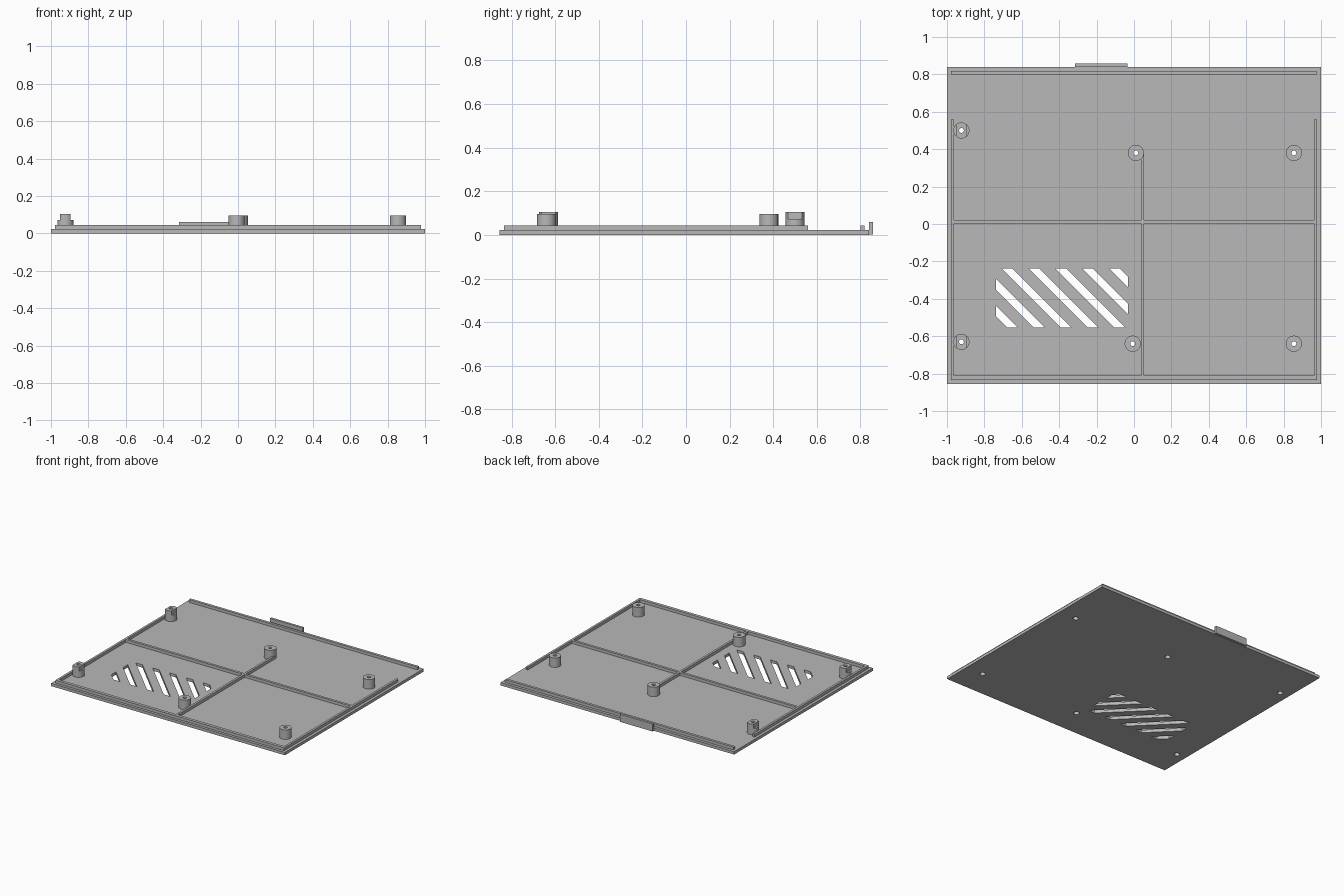
import bpy, bmesh, math
from mathutils import Vector

if "Cube" in bpy.data.objects:
    bpy.data.objects.remove(bpy.data.objects["Cube"], do_unlink=True)

grey = bpy.data.materials.new("plain_grey")
grey.use_nodes = True
GREY = (0.48, 0.48, 0.48, 1)
grey.diffuse_color = GREY
grey.node_tree.nodes["Principled BSDF"].inputs["Base Color"].default_value = GREY

PLATE_TOP, RIB_TOP = 0.022, 0.044
POST_R, HOLE_R, BORE_R = 0.043, 0.013, 0.02


def finish(name, bm):
    bmesh.ops.recalc_face_normals(bm, faces=bm.faces)
    mesh = bpy.data.meshes.new(name)
    bm.to_mesh(mesh)
    bm.free()
    mesh.materials.append(grey)
    obj = bpy.data.objects.new(name, mesh)
    bpy.context.collection.objects.link(obj)
    return obj


def add_box(bm, x0, x1, y0, y1, z0, z1):
    verts = bmesh.ops.create_cube(bm, size=1)["verts"]
    for v in verts:
        v.co = ((x0 + x1) / 2 + v.co.x * (x1 - x0),
                (y0 + y1) / 2 + v.co.y * (y1 - y0),
                (z0 + z1) / 2 + v.co.z * (z1 - z0))
    return verts


def box(name, *bounds):
    bm = bmesh.new()
    add_box(bm, *bounds)
    return finish(name, bm)


def cut(obj, cutter):
    mod = obj.modifiers.new("cut", "BOOLEAN")
    mod.operation, mod.solver, mod.object = "DIFFERENCE", "EXACT", cutter
    bpy.context.view_layer.objects.active = obj
    bpy.ops.object.modifier_apply(modifier=mod.name)
    bpy.data.objects.remove(cutter, do_unlink=True)


def smooth(obj):
    bpy.ops.object.select_all(action="DESELECT")
    obj.select_set(True)
    bpy.context.view_layer.objects.active = obj
    bpy.ops.object.shade_smooth_by_angle(angle=math.radians(30))


# Base plate
plate = box("base_plate", -1, 1, -0.855, 0.84, 0, PLATE_TOP)

# Diagonal vent slots, trimmed to a rectangle
LEFT, RIGHT, LOW, HIGH = -0.737, -0.032, -0.554, -0.237
bm_all = bmesh.new()
for k in range(-2, 5):
    start = -0.945 + 0.1435 * k
    bm = bmesh.new()
    for v in add_box(bm, start, start + 0.057, -1, 0.2, -0.1, 0.1):
        v.co.x -= v.co.y
    for co, no in (((LEFT, 0, 0), (-1, 0, 0)), ((RIGHT, 0, 0), (1, 0, 0)),
                   ((0, LOW, 0), (0, -1, 0)), ((0, HIGH, 0), (0, 1, 0))):
        bmesh.ops.bisect_plane(bm, geom=bm.verts[:] + bm.edges[:] + bm.faces[:],
                               plane_co=co, plane_no=no, clear_outer=True)
        bmesh.ops.holes_fill(bm, edges=[e for e in bm.edges if e.is_boundary])
    bmesh.ops.recalc_face_normals(bm, faces=bm.faces)
    temp = bpy.data.meshes.new("slot")
    bm.to_mesh(temp)
    bm.free()
    bm_all.from_mesh(temp)
    bpy.data.meshes.remove(temp)
cut(plate, finish("slot_cutter", bm_all))

# Screw posts: name, x, y, top height, flats on both sides
posts = [
    ("back_right_post", -0.923, 0.5, 0.104, True),
    ("front_right_post", -0.923, -0.63, 0.104, True),
    ("back_middle_post", 0.01, 0.38, 0.095, False),
    ("front_middle_post", -0.007, -0.64, 0.095, False),
    ("back_left_post", 0.855, 0.38, 0.095, False),
    ("front_left_post", 0.855, -0.64, 0.095, False),
]

# Screw holes through the plate
bm = bmesh.new()
for _, x, y, _, _ in posts:
    ring = bmesh.ops.create_cone(bm, cap_ends=True, segments=40, radius1=BORE_R,
                                 radius2=BORE_R, depth=0.2)["verts"]
    bmesh.ops.translate(bm, verts=ring, vec=(x, y, 0))
cut(plate, finish("hole_cutter", bm))

# Lathed posts with a wider bore below the screw hole
for name, x, y, top, flats in posts:
    bm = bmesh.new()
    profile = [(POST_R, PLATE_TOP), (POST_R, top), (HOLE_R, top),
               (HOLE_R, 0.06), (BORE_R, 0.06), (BORE_R, PLATE_TOP)]
    vs = [bm.verts.new((x + r, y, z)) for r, z in profile]
    es = [bm.edges.new((vs[i - 1], vs[i])) for i in range(len(vs))]
    bmesh.ops.spin(bm, geom=vs + es, cent=(x, y, 0), axis=(0, 0, 1),
                   angle=math.tau, steps=40, use_merge=True)
    bmesh.ops.remove_doubles(bm, verts=bm.verts, dist=0.0001)
    post = finish(name, bm)
    if flats:
        bm = bmesh.new()
        for side in (-1, 1):
            a, b = sorted((x + side * 0.028, x + side * 0.1))
            add_box(bm, a, b, y - 0.1, y + 0.1, 0.072, 0.2)
        cut(post, finish("flat_cutter", bm))
    smooth(post)

# Rails around the rim
for side, label in ((1, "left"), (-1, "right")):
    a, b = sorted((side * 0.962, side * 0.979))
    box(label + "_rail", a, b, -0.835, 0.56, PLATE_TOP, RIB_TOP)
box("front_rail", -0.962, 0.962, -0.835, -0.811, PLATE_TOP, RIB_TOP)
box("back_rail", -0.979, 0.975, 0.799, 0.819, PLATE_TOP, RIB_TOP)

# Crossing stiffening ribs
box("cross_rib", -0.962, 0.962, 0.002, 0.021, PLATE_TOP, RIB_TOP)
box("front_rib", 0.037, 0.054, -0.811, 0.002, PLATE_TOP, RIB_TOP)
box("back_rib", 0.037, 0.054, 0.021, 0.385, PLATE_TOP, RIB_TOP)

# Latch tab on the back edge
box("latch_tab", -0.315, -0.036, 0.84, 0.858, 0.002, 0.06)
